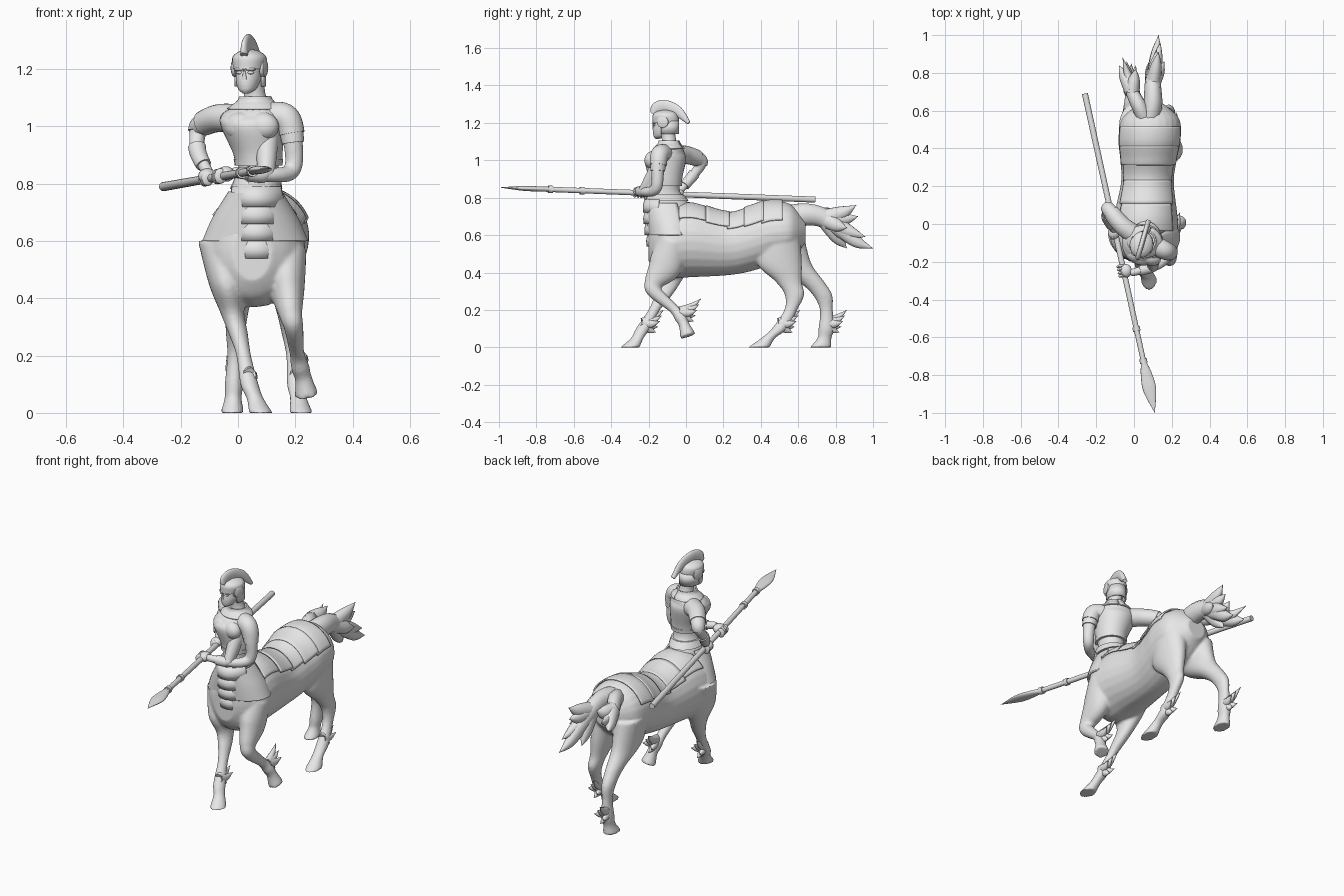
import bpy, bmesh, math
from mathutils import Vector, Matrix

cube = bpy.data.objects.get("Cube")
if cube:
    bpy.data.objects.remove(cube)

X, Y, Z = Vector((1, 0, 0)), Vector((0, 1, 0)), Vector((0, 0, 1))
grey = bpy.data.materials.new("plain_grey")
grey.use_nodes = True
tone = (.8, .8, .8, 1)
grey.diffuse_color = tone
grey.node_tree.nodes["Principled BSDF"].inputs["Base Color"].default_value = tone


def refine(stations, steps=12):
    """Smooth a row of stations: x, y, z, half width, half depth, twist."""
    rows = [list(row) for row in stations]
    padded = [rows[0], *rows, rows[-1]]
    smooth = []
    for before, start, end, after in zip(padded, padded[1:], padded[2:], padded[3:]):
        for step in range(steps):
            t = step / steps
            smooth.append([q + t / 2 * (r - p + t * (2*p - 5*q + 4*r - s + t * (3*(q - r) + s - p)))
                           for p, q, r, s in zip(before, start, end, after)])
    return smooth + [rows[-1]]


def tube(bm, curve, normal=None, ref=X, half=None, sides=24):
    """Loft elliptical rings; half limits each ring to an arc, in degrees each way."""
    rings = []
    for i, (*centre, width, depth, twist) in enumerate(curve):
        behind, ahead = curve[max(i - 1, 0)], curve[min(i + 1, len(curve) - 1)]
        axis = normal or (Vector(ahead[:3]) - Vector(behind[:3])).normalized()
        across = (ref - axis * ref.dot(axis)).normalized()
        across = Matrix.Rotation(twist, 3, axis) @ across
        along = axis.cross(across)
        ring = []
        for k in range(sides + bool(half)):
            angle = math.radians(half * (2 * k / sides - 1) - 90) if half else math.tau * k / sides
            ring.append(bm.verts.new(Vector(centre) + across * max(width, .001) * math.cos(angle)
                                     + along * max(depth, .001) * math.sin(angle)))
        rings.append(ring)
    for ring, following in zip(rings, rings[1:]):
        for k in range(len(ring) - bool(half)):
            j = (k + 1) % len(ring)
            bm.faces.new((ring[k], ring[j], following[j], following[k]))
    if not half:
        bm.faces.new(rings[0])
        bm.faces.new(rings[-1])


def make(name, bm, voxel=0, thick=0):
    """Turn a bmesh into a smooth-shaded object, optionally blended or thickened."""
    bmesh.ops.recalc_face_normals(bm, faces=bm.faces)
    mesh = bpy.data.meshes.new(name)
    bm.to_mesh(mesh)
    bm.free()
    mesh.materials.append(grey)
    part = bpy.data.objects.new(name, mesh)
    bpy.context.collection.objects.link(part)
    bpy.ops.object.select_all(action="DESELECT")
    part.select_set(True)
    bpy.context.view_layer.objects.active = part
    bpy.ops.object.shade_smooth_by_angle(angle=math.radians(45))
    if thick:
        solid = part.modifiers.new("thickness", "SOLIDIFY")
        solid.thickness, solid.offset = thick, 0
    if voxel:
        blend = part.modifiers.new("blend", "REMESH")
        blend.mode, blend.voxel_size, blend.use_smooth_shade = "VOXEL", voxel, True
        soften = part.modifiers.new("soften", "SMOOTH")
        soften.factor, soften.iterations = .5, 4


def single(name, curve, thick=0, **options):
    bm = bmesh.new()
    tube(bm, curve, **options)
    make(name, bm, thick=thick)


def shell(name, curve, axis, low, high, grow, **options):
    """Armour that follows a stretch of a body curve, standing off by grow."""
    stretch = [(x, y, z, width + grow, depth + grow, twist) for x, y, z, width, depth, twist in curve
               if low <= (x, y, z)[axis] <= high]
    single(name, stretch, **options)


def ball(bm, centre, size, turn=0):
    matrix = Matrix.Translation(centre) @ Matrix.Rotation(turn, 4, "Z") @ Matrix.Diagonal((*size, 1))
    bmesh.ops.create_uvsphere(bm, u_segments=20, v_segments=12, radius=1, matrix=matrix)


def lock(bm, points, size):
    """Pointed strand that thins towards its last point."""
    last = len(points) - 1
    radii = [size * math.sqrt(1 - i / last) for i in range(last + 1)]
    tube(bm, refine([(*p, r * .8, r, 0) for p, r in zip(points, radii)], steps=5), sides=10)


def limb(points, start, end):
    """Round arm tapering evenly from start to end radius."""
    last = len(points) - 1
    radii = [start + (end - start) * i / last for i in range(last + 1)]
    return refine([(*p, r, r, 0) for p, r in zip(points, radii)])


# Leg joints from hip to hoof share heights, widths and depths
heights = (.6, .45, .35, .28, .2, .1, .05, 0)
widths = (.08, .062, .042, .034, .026, .032, .03, .042)
depths = (.11, .12, .07, .052, .035, .042, .038, .058)


def leg(hip, foot, path, levels=heights, bulk=1):
    last = len(path) - 1
    return [(hip + (foot - hip) * i / last, y, z, width, depth * bulk, 0)
            for i, (y, z, width, depth) in enumerate(zip(path, levels, widths, depths))]


legs = {
    "hind_left": leg(.16, .22, (.5, .5, .55, .58, .56, .5, .44, .39)),
    "hind_right": leg(0, -.02, (.52, .55, .67, .73, .75, .75, .74, .72)),
    "fore_right": leg(-.06, .08, (-.05, -.08, -.09, -.12, -.17, -.23, -.26, -.3), bulk=.9),
    "fore_left": leg(.16, .24, (-.07, -.11, -.17, -.17, -.07, -.03, -.01, .01),
                     (.56, .44, .35, .3, .21, .16, .12, .06), bulk=.75),
}

# Horse barrel and human trunk, the trunk turning towards the spear as it rises
barrel = refine([(.06 + y / 20, y, z, width, height, 0) for y, z, width, height in (
    (-.2, .56, .07, .1), (-.16, .57, .13, .17), (-.09, .56, .175, .19), (.03, .57, .17, .195),
    (.22, .55, .14, .165), (.34, .575, .15, .17), (.45, .61, .165, .17), (.56, .62, .15, .145),
    (.64, .62, .06, .06))])
trunk = refine([(x, y, z, width, depth, -2 * min(max(z - .85, 0), .2)) for x, y, z, width, depth in (
    (.06, -.09, .6, .12, .11), (.06, -.1, .75, .09, .12), (.07, -.11, .83, .07, .08),
    (.07, -.11, .9, .076, .08), (.05, -.11, 1, .1, .1), (.05, -.1, 1.04, .1, .08),
    (.06, -.09, 1.07, .07, .06), (.06, -.09, 1.1, .04, .04), (.05, -.1, 1.17, .04, .04))])
left_arm = limb([(.1, -.11, 1.03), (.165, -.14, 1.03), (.19, -.15, .96), (.19, -.16, .85),
                 (.12, -.22, .83), (-.02, -.26, .84)], .045, .02)
right_arm = limb([(.02, -.07, 1.02), (-.06, -.01, 1.03), (-.12, .06, 1.01), (-.14, .08, .98),
                  (-.14, .03, .91), (-.1, -.04, .83)], .045, .02)
left_ref, right_ref = Vector((.5, -.8, 0)), Vector((-.6, -.5, .3))

body = bmesh.new()
tube(body, barrel, normal=Y)
tube(body, trunk, normal=Z)
tube(body, left_arm, ref=left_ref)
tube(body, right_arm, ref=right_ref)
for name, joints in legs.items():
    tube(body, refine(joints), normal=None if name == "fore_left" else Z)
make("body", body, voxel=.008)

# Fans of fetlock hair behind each hoof
for name, joints in legs.items():
    hair = bmesh.new()
    root = Vector(joints[5][:3]) + Z * .03
    for k in range(5):
        reach = Vector((.025 * (k % 3 - 1), .11 - .01 * k, .07 - .03 * k))
        lock(hair, [root, root + reach * .5 - Z * .01, root + reach], .03)
    make(name + "_fetlock_hair", hair)

# Tail: two heavy locks, each with loose pointed ends
tail = bmesh.new()
for size, path, tips in (
        (.07, ((.08, .54, .69), (.1, .64, .71), (.1, .74, .69), (.11, .84, .62), (.12, .92, .56), (.13, 1, .53)),
         ((.13, .91, .76), (.12, .92, .7), (.16, .86, .64), (.08, .86, .53), (.14, .96, .59))),
        (.06, ((.07, .54, .69), (.03, .62, .72), (-.01, .7, .7), (-.03, .78, .68), (-.06, .88, .71)),
         ((-.08, .84, .65), (.01, .82, .74)))):
    lock(tail, path, size)
    core = Vector(path[2])
    for tip in tips:
        lock(tail, [core, core.lerp(Vector(tip), .6) - Z * .01, tip], .05)
make("tail", tail)

# Overlapping barding plates along the back, and a chest collar
edges = (-.02, .12, .24, .33, .42, .52)
for i, (low, high) in enumerate(zip(edges, edges[1:])):
    shell(f"back_plate_{i + 1}", barrel, 1, low - .02, high, .006 + i % 2 * .005,
          thick=.008, normal=Y, half=52 + 4 * i)
single("chest_collar", refine([(.06, -.07, .6, .18, .13, 0), (.06, -.08, .68, .145, .13, 0),
                               (.06, -.1, .77, .09, .12, 0)]), thick=.01, normal=Z, half=115)

# Hanging front plates, each flaring over the next
for i in range(5):
    top = .79 - i * .06
    single(f"front_plate_{i + 1}", [(.065, -.09 + i * i * .002, top - drop, .09 + flare, .128 + flare, 0)
                                    for drop, flare in ((0, 0), (.04, .008), (.07, .006))],
           thick=.01, normal=Z, half=66)

# Cuirass, bands and gorget follow the trunk
for name, low, high, grow in (("cuirass", .87, 1.1, .01), ("waist_guard", .86, .89, .013), ("belt", .78, .82, .01)):
    shell(name, trunk, 2, low, high, grow, normal=Z)
shell("gorget", trunk, 2, 1.06, 1.11, .014, thick=.008, normal=Z, half=179)
bust = bmesh.new()
for x, y in ((.01, -.16), (.085, -.175)):
    ball(bust, (x, y, 1), (.06, .045, .05), -.4)
make("breastplate", bust)
single("buckle", [(.065, -.21, z, .03, .012, 0) for z in (.765, .81)], normal=Z, sides=4)

# Layered shoulder plates and bracers follow the arms
for name, arm, ref, axis, wrist, elbow, rim in (("left", left_arm, left_ref, 0, .03, .1, .97),
                                                ("right", right_arm, right_ref, 2, .86, .93, 1.01)):
    shell(name + "_pauldron", arm, 2, rim, 2, .009, ref=ref)
    shell(name + "_upper_arm_plate", arm, 2, rim - .03, 2, .005, ref=ref)
    shell(name + "_bracer", arm, axis, wrist, elbow, .005, ref=ref)

# Spear: shaft, collars and leaf blade on one axis
butt, point = Vector((-.26, .69, .79)), Vector((.11, -1, .855))


def spear_part(name, sections):
    single(name, refine([(*butt.lerp(point, t), width, depth, 0) for t, width, depth in sections]))


spear_part("spear_shaft", ((0, .016, .016), (.85, .014, .014)))
for name, t in (("spear_collar_rear", .73), ("spear_collar_front", .83)):
    spear_part(name, ((t, .02, .02), (t + .014, .02, .02)))
spear_part("spear_blade", ((.84, .014, .013), (.88, .03, .014), (.93, .034, .012), (1, 0, 0)))

# Fists with fingers wrapped round the shaft
for name, t, offset in (("left_hand", .555, .012), ("right_hand", .435, -.008)):
    hand = bmesh.new()
    ball(hand, butt.lerp(point, t) + Vector((offset, 0, .008)), (.032, .036, .027))
    for k in range(4):
        knuckle = butt.lerp(point, t + (k - 1.5) * .01)
        ball(hand, knuckle - X * .012, (.022, .01, .027), .22)
    make(name, hand)

# Head and helmet in their own turned frame
turn = -.28
left = Matrix.Rotation(turn, 3, "Z") @ X
forward = left.cross(Z)


def head_at(ahead, z, aside=0):
    return Vector((.04, -.11, z)) + forward * ahead + left * aside


head = refine([(*head_at(ahead, z), width, depth, turn) for ahead, z, width, depth in (
    (.045, 1.115, .01, .01), (.03, 1.13, .03, .035), (.015, 1.16, .042, .053), (0, 1.2, .047, .062),
    (0, 1.24, .05, .06), (0, 1.26, .03, .04), (0, 1.27, 0, 0))])
single("head", head, normal=Z)
shell("helmet", head, 2, 1.2, 2, .009, normal=Z)
single("neck_guard", [(*head_at(-.008, z), .05, .062, math.pi + turn) for z in (1.14, 1.21)],
       thick=.008, normal=Z, half=105)

# Nose, brows, eyes, mouth and ear discs
face = bmesh.new()
lock(face, [head_at(.06, 1.165), head_at(.07, 1.21)], .012)
ball(face, head_at(.06, 1.146), (.014, .008, .006), turn)
for name, sign in (("left", 1), ("right", -1)):
    ball(face, head_at(.056, 1.188, sign * .02), (.012, .009, .006), turn)
    ball(face, head_at(.056, 1.2, sign * .02), (.02, .012, .006), turn)
    single(name + "_ear_disc", [(*head_at(0, 1.205, sign * aside), radius, radius, 0)
                                for aside, radius in ((.045, .033), (.058, .031), (.062, .022))], ref=Z)
make("face_features", face)

# Swept crest rising from the helmet
single("helmet_crest", refine([(*head_at(ahead, z), .013, depth, 0) for ahead, z, depth in (
    (.07, 1.25, .015), (.05, 1.28, .03), (0, 1.29, .032), (-.07, 1.26, .028), (-.13, 1.2, .01))]), ref=left)
